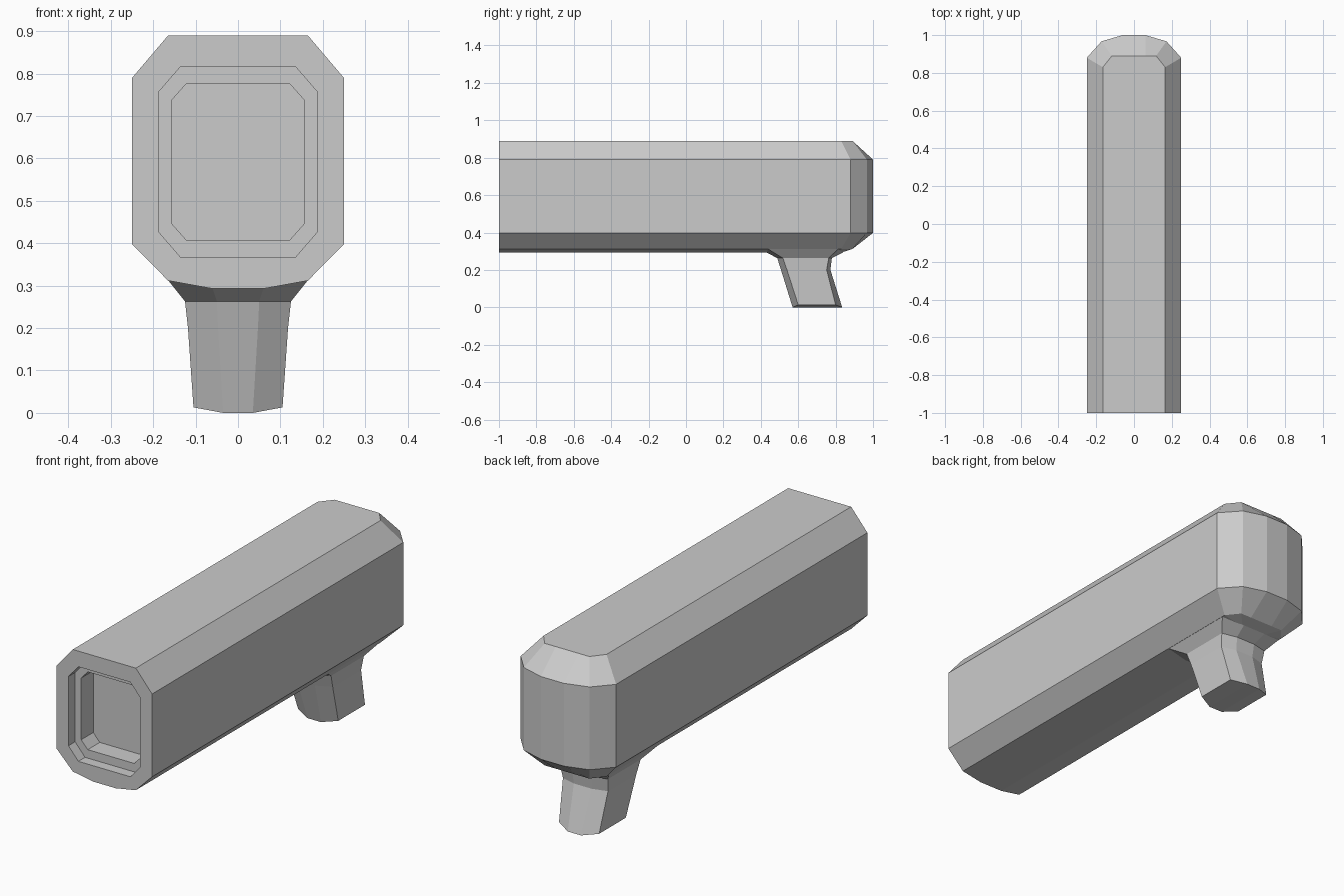
import bpy, bmesh

if "Cube" in bpy.data.objects:
    bpy.data.objects.remove(bpy.data.objects["Cube"])


def mirrored_ring(bm, half):
    """Right-hand points followed by their mirror images in reverse order."""
    pts = list(half) + [(-x, y, z) for x, y, z in reversed(half)]
    return [bm.verts.new(p) for p in pts]


def skin(bm, rings, skip_last=False):
    """Join consecutive rings with quads."""
    for a, b in zip(rings, rings[1:]):
        n = len(a)
        for i in range(n - 1 if skip_last else n):
            j = (i + 1) % n
            bm.faces.new((a[i], a[j], b[j], b[i]))


def octagon(bm, y, w, z0, z1, cx, cz):
    """Chamfered rectangle in the xz plane."""
    half = [(w - cx, y, z0), (w, y, z0 + cz), (w, y, z1 - cz), (w - cx, y, z1)]
    return mirrored_ring(bm, half)


def finish(bm, name):
    bmesh.ops.recalc_face_normals(bm, faces=bm.faces)
    me = bpy.data.meshes.new(name)
    bm.to_mesh(me)
    bm.free()
    ob = bpy.data.objects.new(name, me)
    bpy.context.collection.objects.link(ob)
    return ob


# Long chamfered housing with rounded back end
bm = bmesh.new()
wide = [(0.25, -1), (0.25, 0.88), (0.172, 0.967), (0.06, 1.0)]
narrow = [(0.165, -1), (0.165, 0.83), (0.117, 0.89), (0.06, 0.89)]
rings = [mirrored_ring(bm, [(x, y, z) for x, y in outline])
         for outline, z in ((narrow, 0.89), (wide, 0.79), (wide, 0.398), (narrow, 0.312))]
skin(bm, rings, skip_last=True)
bm.faces.new(rings[0])

# Shallow curved underside
p = rings[-1]
s = mirrored_ring(bm, [(0.06, -1, 0.293), (0.06, 0.83, 0.293)])
for q, a, b in ((p[:4], s[0], s[1]), (p[:3:-1], s[3], s[2])):
    bm.faces.new((q[0], q[1], b, a))
    bm.faces.new((q[1], q[2], b))
    bm.faces.new((q[2], q[3], b))
bm.faces.new((p[3], p[4], s[2], s[1]))
bm.faces.new(s)

# Stepped recess in the front
outer = (0.188, 0.368, 0.816, 0.052, 0.06)
inner = (0.156, 0.408, 0.776, 0.034, 0.038)
recess = [octagon(bm, y, *size) for y, size in
          ((-1, outer), (-0.95, outer), (-0.95, inner), (-0.86, inner))]
skin(bm, recess)
bm.faces.new(recess[-1])

# Front rim between the housing outline and the recess
rim = [e for e in bm.edges if e.is_boundary]
bmesh.ops.triangle_fill(bm, edges=rim, use_beauty=True)
flat = [e for e in bm.edges if len(e.link_faces) == 2
        and all(abs(v.co.y + 1) < 1e-5 for f in e.link_faces for v in f.verts)]
bmesh.ops.beautify_fill(bm, faces=list({f for e in flat for f in e.link_faces}), edges=flat)
finish(bm, "housing")

# Slanted handle flaring into the underside
# x inner, x outer, y front, y front side, y back side, y back, z centre, z side
sections = [
    (0.06, 0.165, 0.43, 0.437, 0.815, 0.84, 0.294, 0.313),
    (0.05, 0.125, 0.488, 0.518, 0.763, 0.78, 0.263, 0.263),
    (0.047, 0.118, 0.508, 0.54, 0.752, 0.772, 0.2, 0.2),
    (0.035, 0.105, 0.57, 0.60, 0.80, 0.835, 0.0, 0.013),
]
bm = bmesh.new()
rings = [mirrored_ring(bm, [(xi, yf, zc), (xo, yfs, zs), (xo, ybs, zs), (xi, yb, zc)])
         for xi, xo, yf, yfs, ybs, yb, zc, zs in sections]
skin(bm, rings)
b = rings[-1]
bm.faces.new(b[:4])
bm.faces.new(b[4:])
bm.faces.new((b[0], b[3], b[4], b[7]))
finish(bm, "handle")
